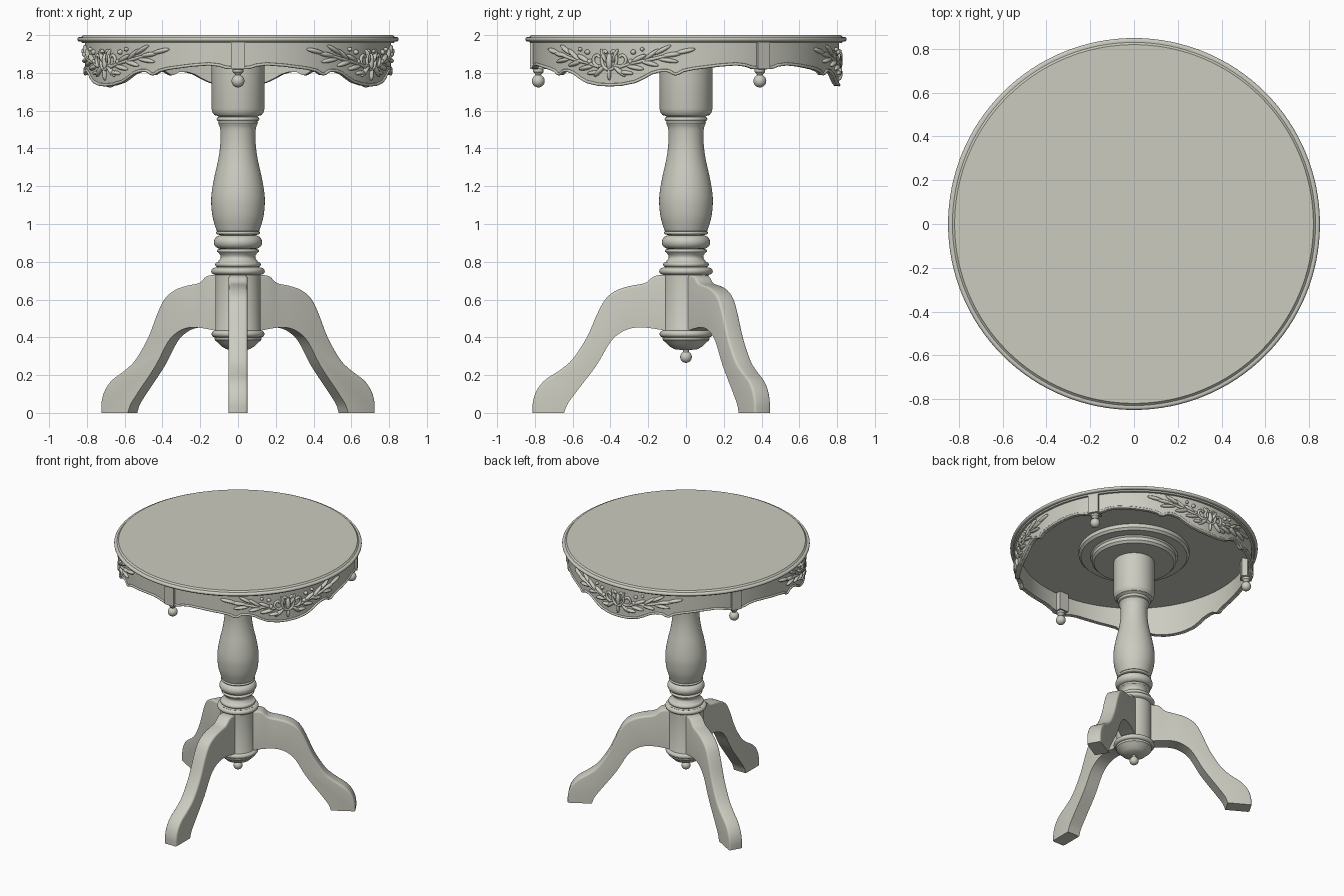
import bpy, bmesh, math
from mathutils import Matrix, Vector

if "Cube" in bpy.data.objects:
    bpy.data.objects.remove(bpy.data.objects["Cube"])

mat = bpy.data.materials.new("warm grey paint")
mat.diffuse_color = (0.60, 0.60, 0.53, 1)
mat.use_nodes = True
mat.node_tree.nodes["Principled BSDF"].inputs["Base Color"].default_value = mat.diffuse_color
LEG_ANGLES = [-90, 30, 150]      # legs and pendants
CARVE_ANGLES = [90, -30, 210]    # carved apron lobes
R = 0.81                         # apron radius


def finish(ob, angle=35):
    ob.data.materials.clear()
    ob.data.materials.append(mat)
    bpy.ops.object.select_all(action='DESELECT')
    ob.select_set(True)
    bpy.context.view_layer.objects.active = ob
    if ob.type == 'CURVE':
        bpy.ops.object.convert(target='MESH')
        ob = bpy.context.view_layer.objects.active
    bpy.ops.object.shade_smooth_by_angle(angle=math.radians(angle))
    return ob


def from_bm(name, bm, angle=35):
    bmesh.ops.recalc_face_normals(bm, faces=bm.faces)
    me = bpy.data.meshes.new(name)
    bm.to_mesh(me)
    bm.free()
    ob = bpy.data.objects.new(name, me)
    bpy.context.collection.objects.link(ob)
    return finish(ob, angle)


def lathe(name, prof, centre=(0, 0), n=72):
    bm = bmesh.new()
    rings = []
    for r, z in prof:
        if r < 1e-6:
            rings.append([bm.verts.new((centre[0], centre[1], z))] * n)
        else:
            rings.append([bm.verts.new((centre[0] + r * math.cos(2 * math.pi * i / n),
                                        centre[1] + r * math.sin(2 * math.pi * i / n), z)) for i in range(n)])
    for a, b in zip(rings, rings[1:]):
        for i in range(n):
            j = (i + 1) % n
            vs = list(dict.fromkeys([a[i], a[j], b[j], b[i]]))
            if len(vs) > 2:
                bm.faces.new(vs)
    return from_bm(name, bm)


def arc(r, z, rad, k=8, a0=90, a1=-90):
    """Half-round moulding bulging outward."""
    return [(max(0, r + rad * math.cos(math.radians(a0 + (a1 - a0) * i / k))),
             z + rad * math.sin(math.radians(a0 + (a1 - a0) * i / k))) for i in range(k + 1)]


def smooth(pts, k=5):
    """Catmull-Rom through the points."""
    P = [Vector(p) for p in pts]
    P = [2 * P[0] - P[1]] + P + [2 * P[-1] - P[-2]]
    out = []
    for i in range(1, len(P) - 2):
        a, b, c, d = P[i - 1:i + 3]
        for s in range(k):
            t = s / k
            out.append(0.5 * (2 * b + (c - a) * t + (2 * a - 5 * b + 4 * c - d) * t * t
                              + (3 * b - a - 3 * c + d) * t ** 3))
    return [tuple(v) for v in out] + [tuple(P[-2])]


# Round top with moulded rim
lathe("table_top", [(0, 2.0), (0.82, 2.0), (0.825, 1.994), (0.83, 1.99), (0.838, 1.99)]
      + arc(0.838, 1.978, 0.012) + [(0.83, 1.966), (0.825, 1.957), (0.0, 1.957)], n=128)

# Stepped mounting discs under the top
lathe("mounting_discs", [(0, 1.96), (0.38, 1.96), (0.38, 1.93), (0.365, 1.915), (0.30, 1.915),
                         (0.29, 1.905), (0.29, 1.88), (0.275, 1.865), (0, 1.865)])

# Turned column
vase = smooth([(0.105, 1.535), (0.094, 1.50), (0.094, 1.42), (0.105, 1.34), (0.125, 1.25),
               (0.139, 1.17), (0.142, 1.11), (0.135, 1.04), (0.12, 0.985), (0.112, 0.962)])
lathe("column", [(0, 1.87), (0.14, 1.87), (0.14, 1.61), (0.135, 1.59), (0.125, 1.577), (0.108, 1.572)]
      + arc(0.102, 1.555, 0.011) + vase + arc(0.108, 0.953, 0.008) + arc(0.092, 0.904, 0.036)
      + arc(0.104, 0.858, 0.008)
      + smooth([(0.105, 0.85), (0.094, 0.835), (0.092, 0.82), (0.105, 0.802)], 3)
      + arc(0.107, 0.786, 0.014) + [(0.125, 0.768)] + arc(0.125, 0.75, 0.017)
      + [(0.12, 0.73), (0.12, 0.44)] + arc(0.122, 0.418, 0.018)
      + [(0.125, 0.398), (0.122, 0.385), (0.105, 0.37), (0.085, 0.35), (0.06, 0.337), (0.022, 0.333), (0, 0.33)])
lathe("column_finial", [(0, 0.34), (0.015, 0.34), (0.015, 0.322)] + arc(0, 0.296, 0.031, 12, 60, -90), n=24)

# Cabriole legs
outer = smooth([(0.09, 0.73), (0.165, 0.725), (0.215, 0.688), (0.29, 0.673), (0.36, 0.652), (0.42, 0.61),
                (0.465, 0.535), (0.525, 0.40), (0.60, 0.285), (0.665, 0.228), (0.745, 0.175),
                (0.79, 0.12), (0.81, 0.06), (0.812, 0.0)], 4)
inner = smooth([(0.645, 0.0), (0.625, 0.05), (0.57, 0.125), (0.475, 0.25), (0.40, 0.375),
                (0.345, 0.425), (0.28, 0.45), (0.20, 0.45), (0.09, 0.432)], 4)
for k, ang in enumerate(LEG_ANGLES):
    bm = bmesh.new()
    prof = outer + inner
    sides = [[bm.verts.new((r, s * 0.05, z)) for r, z in prof] for s in (-1, 1)]
    n = len(prof)
    for s in sides:
        bm.faces.new(s)
    for i in range(n):
        j = (i + 1) % n
        bm.faces.new((sides[0][i], sides[0][j], sides[1][j], sides[1][i]))
    soft = [bm.edges.get((s[i], s[i + 1])) for s in sides for i in range(len(outer) - 1)]
    bmesh.ops.recalc_face_normals(bm, faces=bm.faces)
    bmesh.ops.bevel(bm, geom=soft, offset=0.013, segments=3, profile=0.5, affect='EDGES')
    bm.transform(Matrix.Rotation(math.radians(ang), 4, 'Z'))
    from_bm("leg_%d" % (k + 1), bm)

# Scalloped apron: lower edge height by angle from the nearest lobe centre
EDGE = [(0, 1.73), (5, 1.733), (10.6, 1.748), (14, 1.77), (17, 1.793), (20.3, 1.806), (23.5, 1.806),
        (25.5, 1.787), (27, 1.79), (29, 1.806), (33, 1.818), (42.8, 1.835), (49, 1.841),
        (53, 1.835), (55.5, 1.823), (60, 1.82)]


def edge_z(deg):
    d = abs((deg - 90 + 60) % 120 - 60)
    for (a, za), (b, zb) in zip(EDGE, EDGE[1:]):
        if d <= b:
            return za + (zb - za) * (d - a) / (b - a)
    return EDGE[-1][1]


def polar(r, deg, z):
    return (r * math.cos(math.radians(deg)), r * math.sin(math.radians(deg)), z)


bm = bmesh.new()
N = 360
cols = []
for i in range(N):
    z = edge_z(i)
    cols.append([bm.verts.new(polar(r, i, h)) for r, h in
                 ((R, 1.96), (R, z), (R - 0.025, z), (R - 0.025, 1.96))])
for i in range(N):
    a, b = cols[i], cols[(i + 1) % N]
    for q in range(4):
        w = (q + 1) % 4
        bm.faces.new((a[q], b[q], b[w], a[w]))
from_bm("apron", bm, 40)


def tubes(name, paths, depth, cyclic=False):
    cu = bpy.data.curves.new(name, 'CURVE')
    cu.dimensions = '3D'
    cu.bevel_depth = depth
    cu.bevel_resolution = 2
    cu.use_fill_caps = True
    for path in paths:
        sp = cu.splines.new('POLY')
        sp.points.add(len(path) - 1)
        for p, co in zip(sp.points, path):
            p.co = (*co, 1)
        sp.use_cyclic_u = cyclic
    ob = bpy.data.objects.new(name, cu)
    bpy.context.collection.objects.link(ob)
    return finish(ob, 60)


tubes("apron_edge_bead", [[polar(R, i, edge_z(i) + 0.006) for i in range(N)]], 0.008, True)

# Carved leaves, berries and scrolls: (arc offset, z, half length, half width, tilt)
CENTRE = [(0, 1.86, .045, .017, 90), (0, 1.795, .035, .010, 90)]
LEAVES = [(.42, 1.915, .055, .013, 12), (.35, 1.897, .055, .013, 8), (.30, 1.922, .052, .012, 28),
          (.33, 1.866, .055, .012, -8), (.24, 1.897, .05, .012, 35), (.23, 1.85, .05, .013, -14),
          (.17, 1.877, .045, .013, 25), (.15, 1.828, .05, .013, -10), (.06, 1.81, .045, .013, -40),
          (.10, 1.80, .04, .012, -5), (.035, 1.89, .04, .010, 65),
          (.14, 1.91, .014, .014, 0), (.19, 1.925, .011, .011, 0), (.125, 1.86, .014, .014, 0)]


def add_leaf(bm, base, u, z, ln, wd, tilt):
    deg = base + math.degrees(u / R)
    th = math.radians(deg)
    n = Vector((math.cos(th), math.sin(th), 0))
    t = Vector((-math.sin(th), math.cos(th), 0))
    c, s = math.cos(math.radians(tilt)), math.sin(math.radians(tilt))
    up = Vector((0, 0, 1))
    ax, ay = t * c + up * s, up * c - t * s
    m = Matrix((ax * ln, ay * wd, n * 0.018)).transposed().to_4x4()
    m.translation = Vector(polar(R + 0.002, deg, z))
    bmesh.ops.create_uvsphere(bm, u_segments=10, v_segments=8, radius=1,
                              matrix=m @ Matrix.Rotation(math.pi / 2, 4, 'Y'))


bm = bmesh.new()
paths = []
scroll = [(0.07 + (0.045 - 0.004 * i) * math.cos(0.55 * i - 2.2),
           1.875 + (0.045 - 0.004 * i) * math.sin(0.55 * i - 2.2)) for i in range(10)]
hook = smooth([(0.0, 1.815), (0.03, 1.83), (0.045, 1.87), (0.03, 1.915), (0.012, 1.905)])
stem = smooth([(0.06, 1.83), (0.13, 1.85), (0.24, 1.872), (0.40, 1.91)])
for base in CARVE_ANGLES:
    for leaf in CENTRE:
        add_leaf(bm, base, *leaf)
    for s in (1, -1):
        for u, z, ln, wd, tilt in LEAVES:
            add_leaf(bm, base, s * u, z, ln, wd, s * tilt)
        for p in (scroll, hook, stem):
            paths.append([polar(R + 0.005, base + math.degrees(s * u / R), z) for u, z in p])
from_bm("carved_leaves", bm, 60)
tubes("carved_scrolls", paths, 0.009)

# Pendant blocks with ball drops
for k, ang in enumerate(LEG_ANGLES):
    bm = bmesh.new()
    bmesh.ops.create_cube(bm, size=1, matrix=Matrix.Translation((0.785, 0, 1.89))
                          @ Matrix.Diagonal((0.08, 0.075, 0.14, 1)))
    bm.transform(Matrix.Rotation(math.radians(ang), 4, 'Z'))
    from_bm("pendant_block_%d" % (k + 1), bm)
    lathe("pendant_ball_%d" % (k + 1), [(0, 1.83), (0.028, 1.83), (0.028, 1.805), (0.018, 1.795)]
          + arc(0, 1.757, 0.034, 12, 65, -90), polar(0.782, ang, 0)[:2], 24)
